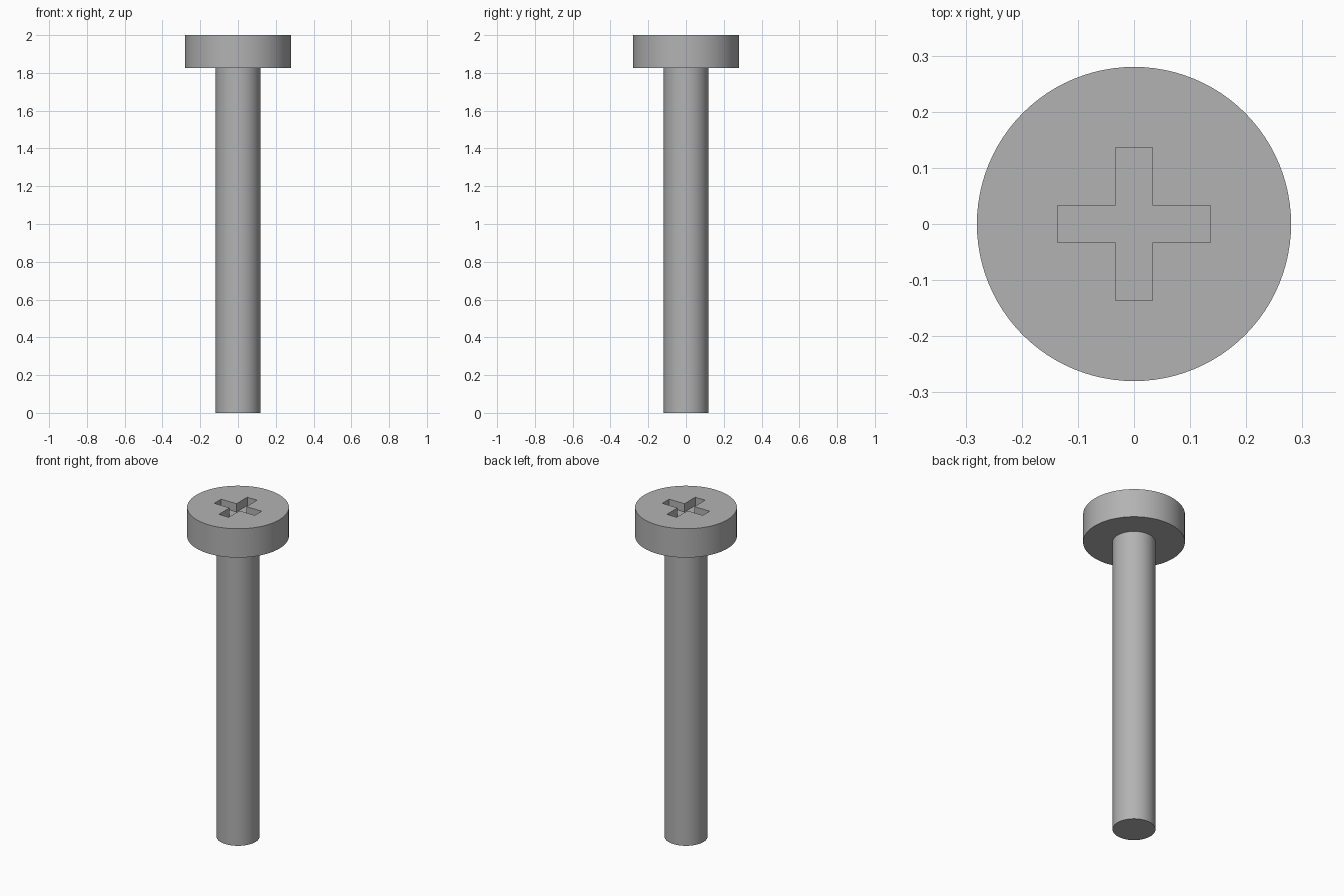
import bpy
import bmesh

HEAD_R, SHAFT_R = 0.28, 0.118
HEAD_Z, TOP_Z = 1.825, 2.0
ARM, HALF, DEPTH = 0.136, 0.033, 0.05

cube = bpy.data.objects.get("Cube")
if cube:
    bpy.data.objects.remove(cube, do_unlink=True)

steel = bpy.data.materials.new("grey_steel")
steel.use_nodes = True
colour = (0.45, 0.45, 0.45, 1)
steel.diffuse_color = colour
steel.node_tree.nodes["Principled BSDF"].inputs["Base Color"].default_value = colour


def cylinder(name, radius, z0, z1):
    bpy.ops.mesh.primitive_cylinder_add(
        vertices=96, radius=radius, depth=z1 - z0, location=(0, 0, (z0 + z1) / 2))
    obj = bpy.context.object
    obj.name = name
    obj.data.materials.append(steel)
    return obj


# Shaft and head
shaft = cylinder("shaft", SHAFT_R, 0, HEAD_Z)
head = cylinder("head", HEAD_R, HEAD_Z, TOP_Z)

# Cross-shaped cutter: quarter outline rotated four times, then extruded
bm = bmesh.new()
outline = []
x, y = (ARM, ARM), (-HALF, HALF)
points = [(ARM, -HALF), (ARM, HALF), (HALF, HALF)]
for turn in range(4):
    outline += [bm.verts.new((px, py, TOP_Z - DEPTH)) for px, py in points]
    points = [(-py, px) for px, py in points]
base = bm.faces.new(outline)
top = bmesh.ops.extrude_face_region(bm, geom=[base])["geom"]
bmesh.ops.translate(bm, vec=(0, 0, DEPTH + 0.1),
                    verts=[v for v in top if isinstance(v, bmesh.types.BMVert)])
bmesh.ops.recalc_face_normals(bm, faces=bm.faces)
mesh = bpy.data.meshes.new("recess_cutter")
bm.to_mesh(mesh)
bm.free()
mesh.materials.append(steel)
cutter = bpy.data.objects.new("recess_cutter", mesh)
bpy.context.collection.objects.link(cutter)

# Cut the driver recess into the head
cut = head.modifiers.new("recess", "BOOLEAN")
cut.operation = "DIFFERENCE"
cut.solver = "EXACT"
cut.object = cutter
bpy.ops.object.select_all(action="DESELECT")
bpy.context.view_layer.objects.active = head
head.select_set(True)
bpy.ops.object.modifier_apply(modifier=cut.name)
bpy.data.objects.remove(cutter, do_unlink=True)

# Smooth sides with sharp rims
shaft.select_set(True)
bpy.ops.object.shade_smooth_by_angle(angle=0.52)
